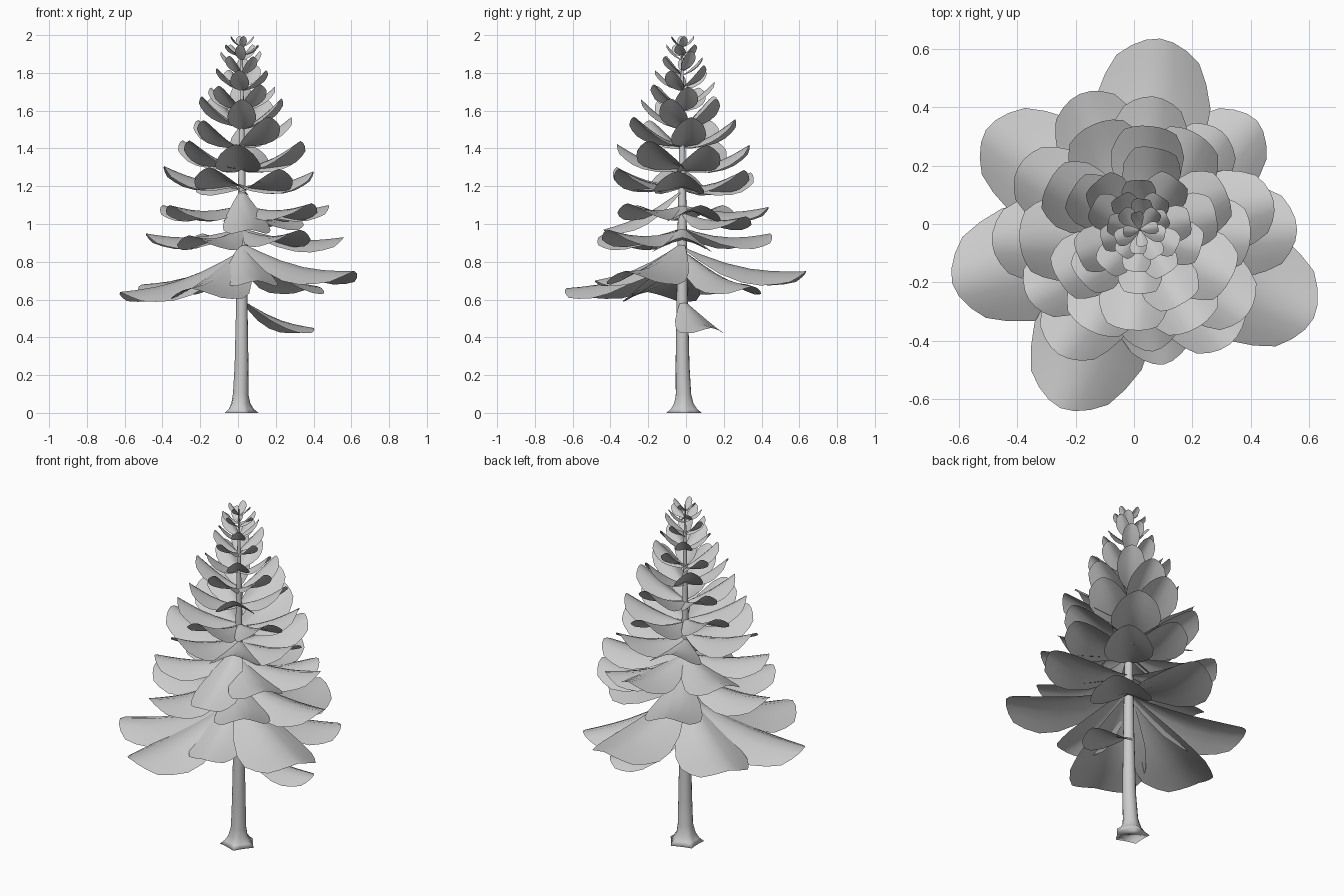
import bpy, math, random
from mathutils import Vector

if "Cube" in bpy.data.objects:
    bpy.data.objects.remove(bpy.data.objects["Cube"])

random.seed(4)
CX, CY = 0.02, -0.02


def make_object(name, verts, faces):
    me = bpy.data.meshes.new(name)
    me.from_pydata(verts, [], faces)
    me.update()
    for p in me.polygons:
        p.use_smooth = True
    ob = bpy.data.objects.new(name, me)
    bpy.context.collection.objects.link(ob)
    return ob


# Trunk: lathed profile (radius, height) with root lobes at the flare
profile = [(0.085, 0), (0.065, 0.02), (0.05, 0.05), (0.041, 0.1), (0.037, 0.25), (0.03, 0.6),
           (0.024, 1.0), (0.016, 1.4), (0.009, 1.75), (0.003, 1.97)]
N = 15
verts, faces = [], []
for r, z in profile:
    lobe = 0.16 * max(0, 1 - z / 0.1)
    for i in range(N):
        a = math.tau * i / N
        rr = r * (1 + lobe * math.cos(5 * a))
        k = min(1, z / 0.3)
        verts.append((0.01 + 0.01 * k + rr * math.cos(a), -0.01 - 0.01 * k + rr * math.sin(a), z))
for j in range(len(profile) - 1):
    for i in range(N):
        k = (i + 1) % N
        faces.append((j * N + i, j * N + k, (j + 1) * N + k, (j + 1) * N + i))
faces.append(tuple(range(N))[::-1])
make_object("trunk", verts, faces)

# Bough outline: (distance along, half width, tip setback at the edge)
OUTLINE = [(0, 0.07), (0.15, 0.4), (0.35, 0.76), (0.55, 0.96), (0.72, 1.0), (0.87, 0.88), (1.0, 0.72)]
M = 6


def bough(name, angle, reach, z0, ztip, width=0.3):
    """Arched, sagging sheet that grows from the trunk and ends in a blunt rounded tip."""
    a = math.radians(angle)
    out = Vector((math.cos(a), math.sin(a), 0))
    side = Vector((-math.sin(a), math.cos(a), 0))
    rise = ztip - z0
    slope = Vector((out.x * reach, out.y * reach, rise)).normalized()
    normal = slope.cross(side).normalized()
    sag = 0.07 * reach
    vs, fs = [], []
    for t, w in OUTLINE:
        for i in range(M + 1):
            s = 2 * i / M - 1
            hw = w * width * reach
            tt = t - 0.09 * t ** 3 * s * s
            p = Vector((CX, CY, z0)) + out * reach * tt + Vector((0, 0, rise * tt - sag * math.sin(math.pi * tt)))
            p += side * hw * s - normal * (0.4 * hw * abs(s) ** 1.4)
            vs.append(p)
    for j in range(len(OUTLINE) - 1):
        for i in range(M):
            b = j * (M + 1) + i
            fs.append((b, b + M + 1, b + M + 2, b + 1))
    ob = make_object(name, vs, fs)
    if ob.data.polygons[len(fs) // 2].normal.z < 0:
        ob.data.flip_normals()


# Lower boughs: angle, reach, root height, tip height
lower = [
    (22, 0.41, 0.60, 0.45),
    (84, 0.66, 0.88, 0.75), (147, 0.63, 0.86, 0.68), (196, 0.67, 0.86, 0.64),
    (246, 0.67, 0.86, 0.66), (333, 0.67, 0.90, 0.75), (43, 0.55, 0.86, 0.67),
    (0, 0.54, 0.98, 0.93), (114, 0.51, 0.98, 0.95), (185, 0.51, 0.98, 0.95),
    (237, 0.51, 0.98, 0.94), (280, 0.47, 0.90, 0.70), (308, 0.50, 0.97, 0.97),
    (12, 0.47, 1.10, 1.10), (84, 0.46, 1.10, 1.09), (153, 0.47, 1.10, 1.10),
    (212, 0.45, 1.10, 1.10), (276, 0.42, 1.18, 0.97), (322, 0.47, 1.10, 1.11),
    (50, 0.44, 1.06, 1.04),
]
for n, row in enumerate(lower):
    bough(f"lower_bough_{n + 1}", *row)

# Upper whorls: phase, count, reach, root height, tip height
whorls = [
    (0, 6, 0.40, 1.20, 1.29),
    (28, 6, 0.34, 1.29, 1.43),
    (5, 5, 0.28, 1.40, 1.55),
    (54, 5, 0.22, 1.50, 1.66),
    (15, 5, 0.18, 1.61, 1.74),
    (50, 5, 0.14, 1.71, 1.82),
    (20, 5, 0.11, 1.80, 1.90),
    (55, 5, 0.085, 1.88, 1.95),
    (10, 4, 0.06, 1.935, 1.995),
]
for k, (phase, count, reach, z0, zt) in enumerate(whorls):
    for i in range(count):
        j = random.uniform(-1, 1)
        bough(f"upper_bough_{k + 1}_{i + 1}", phase + 360 * i / count + 7 * j,
              reach * (1 + 0.06 * random.uniform(-1, 1)), z0 + 0.015 * j * (k < 8), zt + 0.02 * j * (k < 7), 0.35)
